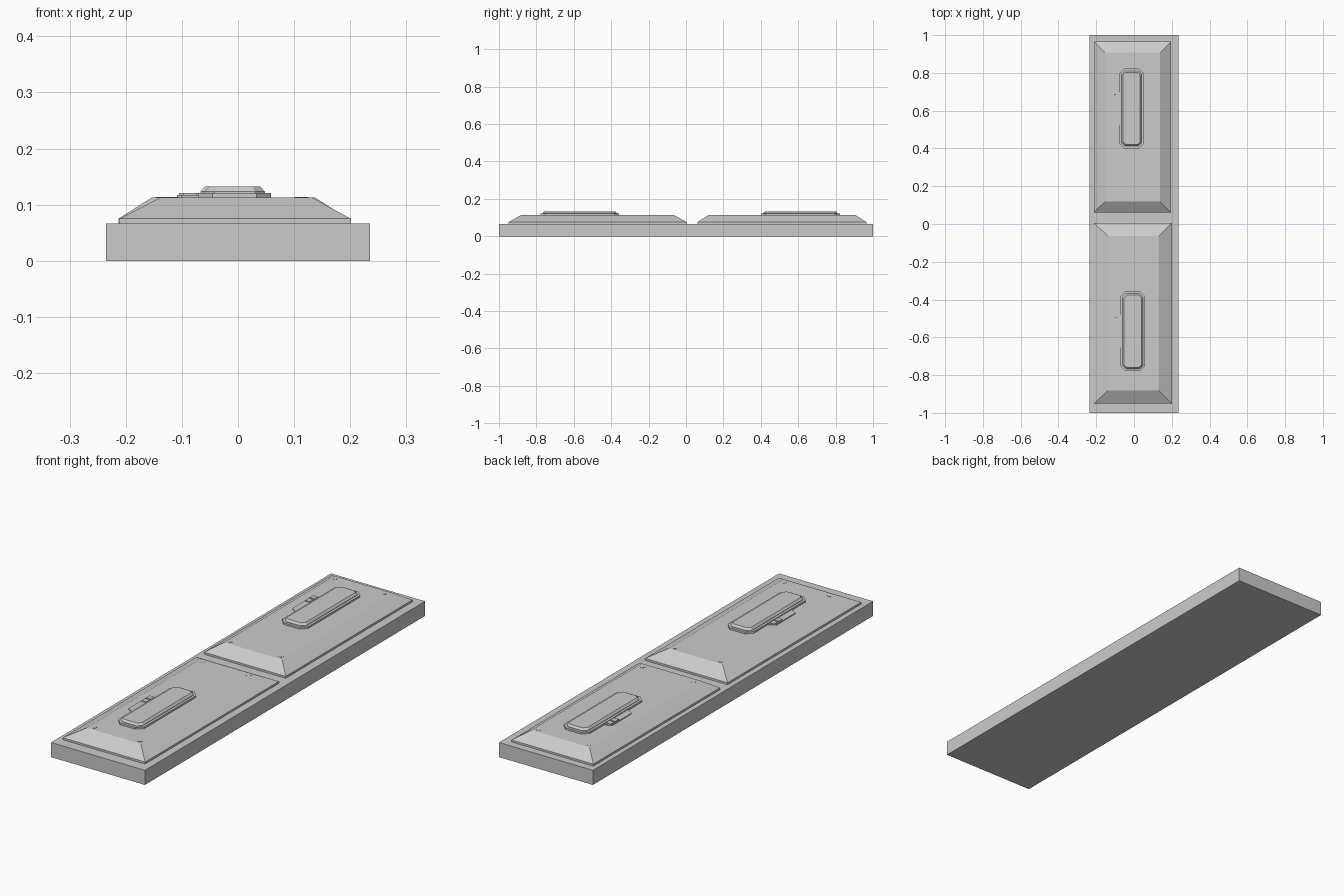
import bpy, bmesh

if "Cube" in bpy.data.objects:
    bpy.data.objects.remove(bpy.data.objects["Cube"])


def loft(name, rings):
    """Closed solid through a stack of equal-length rings of (x, y, z)."""
    bm = bmesh.new()
    loops = [[bm.verts.new(p) for p in ring] for ring in rings]
    n = len(loops[0])
    for a, b in zip(loops, loops[1:]):
        for i in range(n):
            j = (i + 1) % n
            bm.faces.new((a[i], a[j], b[j], b[i]))
    bm.faces.new(loops[0][::-1])
    bm.faces.new(loops[-1])
    bmesh.ops.recalc_face_normals(bm, faces=bm.faces)
    mesh = bpy.data.meshes.new(name)
    bm.to_mesh(mesh)
    bm.free()
    obj = bpy.data.objects.new(name, mesh)
    bpy.context.collection.objects.link(obj)
    return obj


def rect(x0, x1, y0, y1, z):
    return [(x0, y0, z), (x1, y0, z), (x1, y1, z), (x0, y1, z)]


def octagon(cx, cy, hx, hy, c, z):
    """Rectangle with corners cut off by c."""
    pts = [(-hx + c, -hy), (hx - c, -hy), (hx, -hy + c), (hx, hy - c),
           (hx - c, hy), (-hx + c, hy), (-hx, hy - c), (-hx, -hy + c)]
    return [(cx + x, cy + y, z) for x, y in pts]


BASE, LIP, TOP = 0.066, 0.075, 0.113

# Base slab
loft("base_slab", [rect(-0.235, 0.235, -1, 1, 0), rect(-0.235, 0.235, -1, 1, BASE)])

# name, outer rectangle, top rectangle, handle plate centre, screw x and y positions
panels = [
    ("front", (-0.211, 0.201, -0.95, 0.005), (-0.138, 0.131, -0.882, -0.064),
     (-0.006, -0.568), (-0.117, 0.112), (-0.86, -0.083)),
    ("back", (-0.213, 0.196, 0.061, 0.966), (-0.153, 0.137, 0.119, 0.907),
     (-0.013, 0.612), (-0.136, 0.115), (0.143, 0.887)),
]

for name, outer, inner, (cx, cy), sx, sy in panels:
    # Bevelled panel with a short upright lip
    loft(name + "_panel", [rect(*outer, BASE), rect(*outer, LIP), rect(*inner, TOP)])

    # Handle plate and tapered grip
    loft(name + "_handle_plate", [octagon(cx, cy, 0.065, 0.211, 0.026, z)
                                  for z in (TOP, 0.121)])
    loft(name + "_handle_grip", [octagon(cx, cy, 0.054, 0.199, 0.018, 0.121),
                                 octagon(cx, cy, 0.054, 0.199, 0.018, 0.123),
                                 octagon(cx, cy, 0.046, 0.191, 0.014, 0.132)])

    # Latch tab and its two clasp blocks
    tab = [(cx - 0.06, cy - 0.09), (cx - 0.06, cy + 0.09),
           (cx - 0.096, cy + 0.068), (cx - 0.096, cy - 0.068)]
    loft(name + "_latch_tab", [[(x, y, z) for x, y in tab] for z in (TOP, 0.117)])
    for k, y0 in enumerate((0.018, 0.05)):
        block = (cx - 0.092, cx - 0.068, cy + y0, cy + y0 + 0.026)
        loft(f"{name}_clasp_{k}", [rect(*block, 0.116), rect(*block, 0.121)])

    # Flush screw heads near the corners
    for x in sx:
        for y in sy:
            bpy.ops.mesh.primitive_cylinder_add(vertices=12, radius=0.011, depth=0.004,
                                                location=(x, y, TOP - 0.001))
            bpy.context.object.name = name + "_screw"
